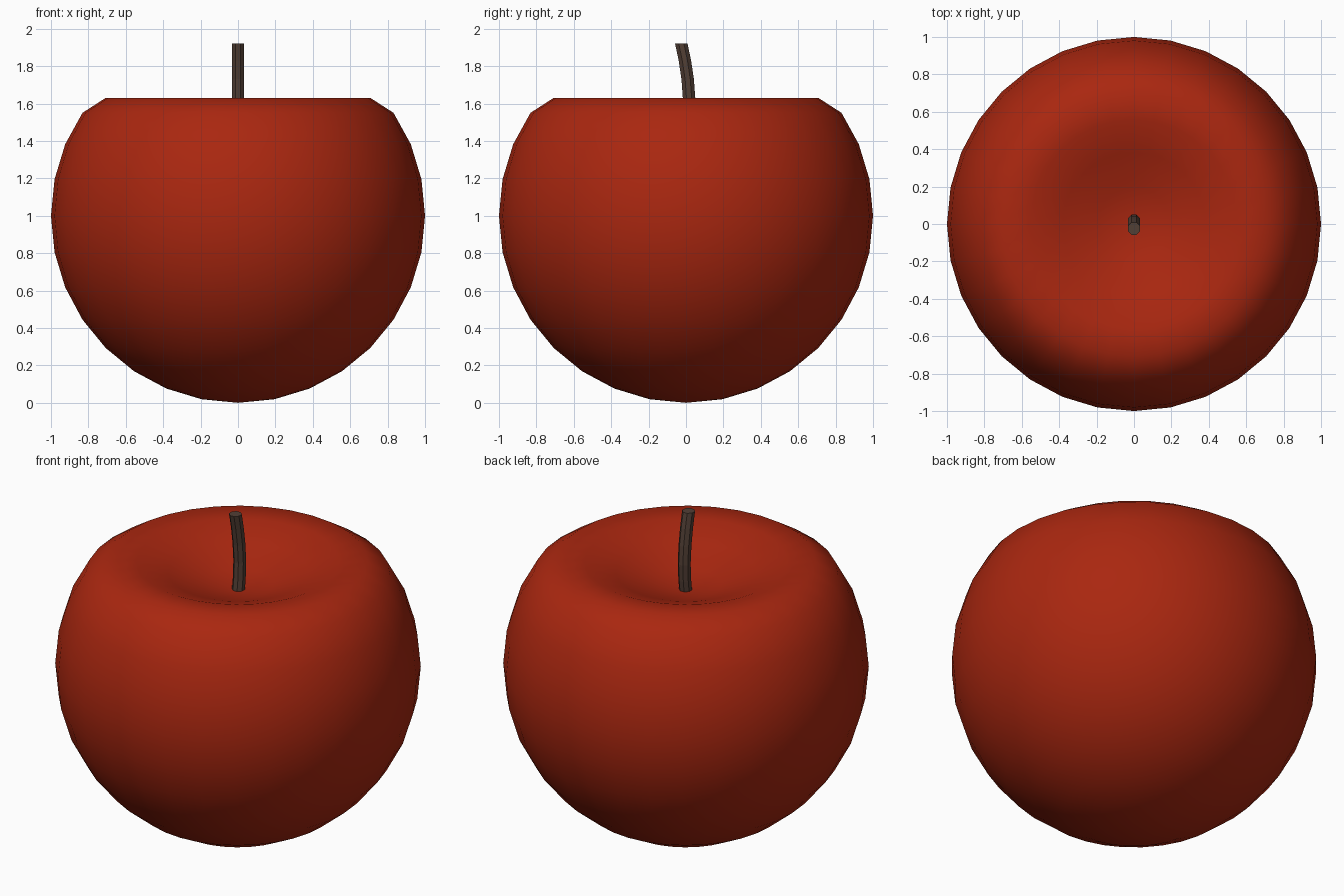
import bpy, bmesh, math
from mathutils import Vector

if "Cube" in bpy.data.objects:
    bpy.data.objects.remove(bpy.data.objects["Cube"])


def material(name, rgb):
    m = bpy.data.materials.new(name)
    m.diffuse_color = (*rgb, 1)
    m.use_nodes = True
    m.node_tree.nodes["Principled BSDF"].inputs["Base Color"].default_value = m.diffuse_color
    return m


def make_object(name, bm, mat, smooth):
    bmesh.ops.recalc_face_normals(bm, faces=bm.faces[:])
    for f in bm.faces:
        f.smooth = smooth
    mesh = bpy.data.meshes.new(name)
    bm.to_mesh(mesh)
    bm.free()
    mesh.materials.append(mat)
    obj = bpy.data.objects.new(name, mesh)
    bpy.context.collection.objects.link(obj)
    return obj


# Apple body: sphere with its top pole pulled down by a smooth falloff
bm = bmesh.new()
bmesh.ops.create_uvsphere(bm, u_segments=32, v_segments=16, radius=1)
pole = Vector((0, 0, 1))
for v in bm.verts:
    t = max(0, 1 - (v.co - pole).length)
    v.co.z += 1 - 0.55 * (3 * t * t - 2 * t ** 3)
make_object("apple_body", bm, material("apple red", (0.40, 0.020, 0.005)), True)

# Stem: eight-sided rod swept along a gently bent path (y, z)
path = [(0.0, 1.42), (0.012, 1.52), (0.017, 1.62), (0.009, 1.73),
        (-0.006, 1.83), (-0.025, 1.92)]
bm = bmesh.new()
rings = []
for y, z in path:
    ring = []
    for i in range(8):
        a = math.tau * (i + 0.5) / 8
        ring.append(bm.verts.new((0.036 * math.cos(a), y + 0.036 * math.sin(a), z)))
    rings.append(ring)
for lo, hi in zip(rings, rings[1:]):
    for i in range(8):
        j = (i + 1) % 8
        bm.faces.new((lo[i], lo[j], hi[j], hi[i]))
bm.faces.new(rings[0])
bm.faces.new(rings[-1])
make_object("stem", bm, material("stem brown", (0.085, 0.050, 0.036)), False)
